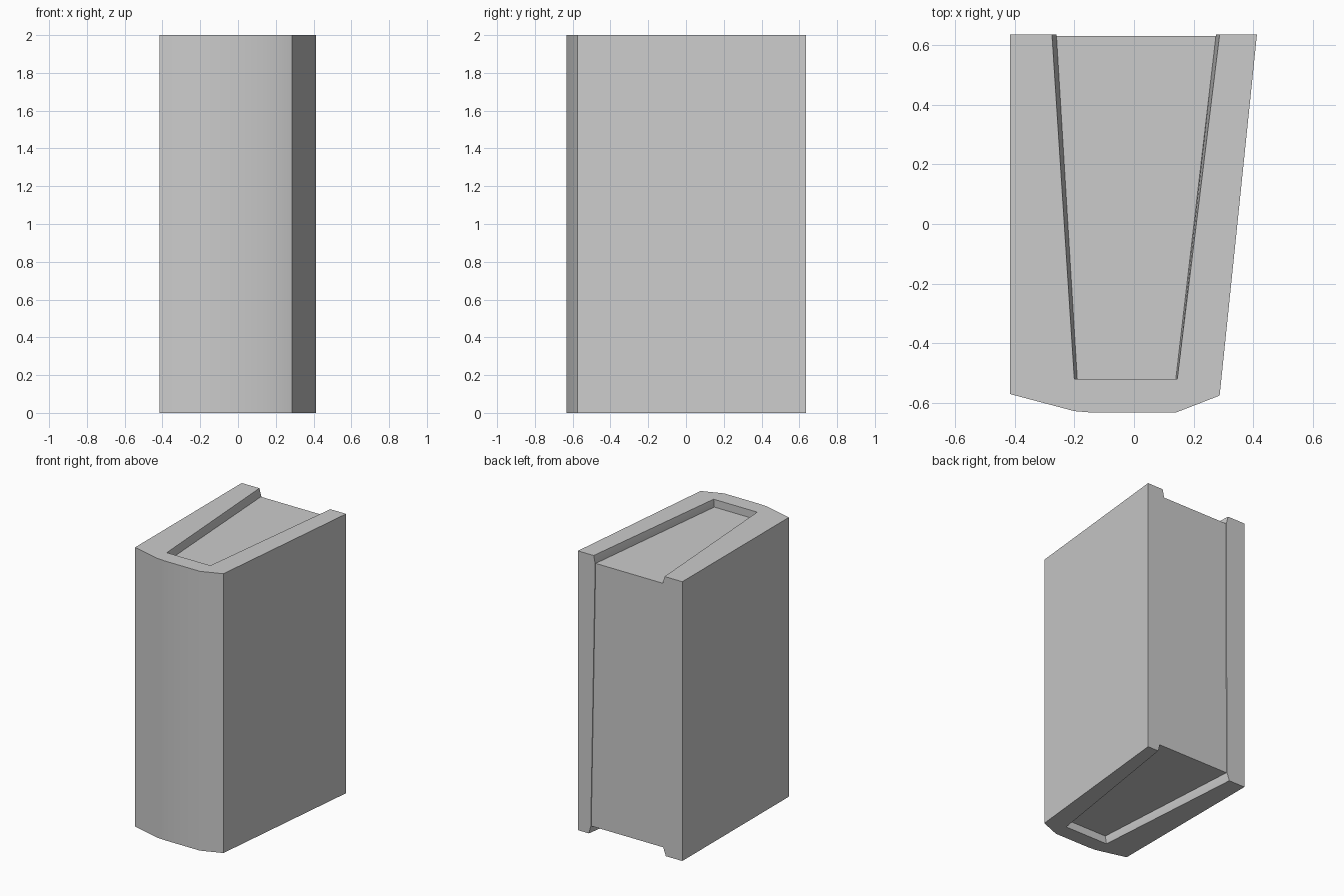
import bpy, bmesh, math

if "Cube" in bpy.data.objects:
    bpy.data.objects.remove(bpy.data.objects["Cube"])


def loft(name, levels):
    """Solid from matching closed outlines, each given as (z, [(x, y), ...])."""
    bm = bmesh.new()
    rings = [[bm.verts.new((x, y, z)) for x, y in pts] for z, pts in levels]
    for a, b in zip(rings, rings[1:]):
        for i in range(len(a)):
            j = (i + 1) % len(a)
            bm.faces.new((a[i], a[j], b[j], b[i]))
    bm.faces.new(list(reversed(rings[0])))
    bm.faces.new(rings[-1])
    bmesh.ops.triangulate(bm, faces=[f for f in bm.faces if len(f.verts) > 4])
    bmesh.ops.recalc_face_normals(bm, faces=bm.faces)
    mesh = bpy.data.meshes.new(name)
    bm.to_mesh(mesh)
    bm.free()
    obj = bpy.data.objects.new(name, mesh)
    bpy.context.collection.objects.link(obj)
    bpy.ops.object.select_all(action='DESELECT')
    obj.select_set(True)
    bpy.context.view_layer.objects.active = obj
    bpy.ops.object.shade_smooth_by_angle(angle=math.radians(30))
    return obj


DEPTH = 0.055   # recess of the page block at top and bottom
BACK = 0.635

# Cover: rounded spine and two boards, the right one leaning outwards
outer = [(-0.415, BACK), (-0.415, -0.57), (-0.2, -0.627), (-0.14, -0.632),
         (0.14, -0.632), (0.287, -0.575), (0.412, BACK)]


def inner(right_back, right_front, left_front, left_back, back=BACK):
    return [(right_back, back), (right_front, -0.52),
            (left_front, -0.52), (left_back, back)]


loft("cover", [
    (0, outer + inner(0.325, 0.145, -0.20, -0.285)),
    (DEPTH, outer + inner(0.31, 0.14, -0.19, -0.265)),
    (2 - DEPTH, outer + inner(0.275, 0.14, -0.19, -0.26)),
    (2, outer + inner(0.287, 0.145, -0.20, -0.275)),
])

# Page block filling the space between the boards
loft("pages", [
    (DEPTH, inner(0.31, 0.14, -0.19, -0.265, 0.63)),
    (2 - DEPTH, inner(0.275, 0.14, -0.19, -0.26, 0.63)),
])
